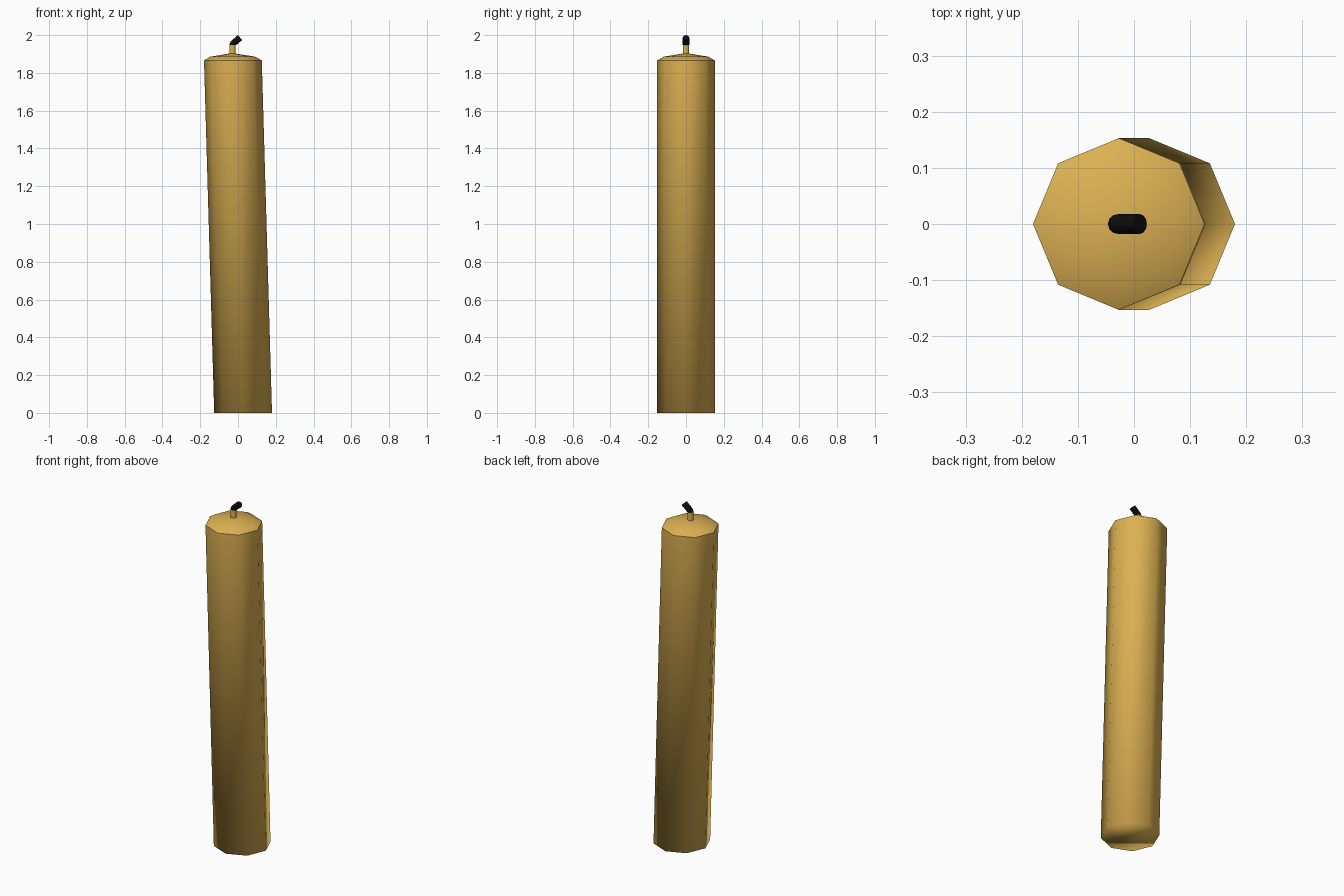
import bpy, bmesh, math
from mathutils import Vector

if "Cube" in bpy.data.objects:
    bpy.data.objects.remove(bpy.data.objects["Cube"])


def material(name, color):
    m = bpy.data.materials.new(name)
    m.diffuse_color = (*color, 1)
    m.use_nodes = True
    m.node_tree.nodes["Principled BSDF"].inputs["Base Color"].default_value = m.diffuse_color
    return m


wax = material("golden wax", (0.72, 0.44, 0.085))
char = material("charred black", (0.004, 0.004, 0.004))


def loft(name, rings, sides, mat, apex=None, sharp_ring=None):
    """Skin rings of (centre x, z, radius, lean angle), closing both ends."""
    bm = bmesh.new()
    loops = []
    for x, z, r, lean in rings:
        loop = []
        for i in range(sides):
            a = 2 * math.pi * i / sides
            u = r * math.cos(a)
            loop.append(bm.verts.new((x + u * math.cos(lean), r * math.sin(a),
                                      z - u * math.sin(lean))))
        loops.append(loop)
    for lo, hi in zip(loops, loops[1:]):
        for i in range(sides):
            j = (i + 1) % sides
            bm.faces.new((lo[i], lo[j], hi[j], hi[i]))
    bm.faces.new(loops[0][::-1])
    if apex:
        tip = bm.verts.new(apex)
        for i in range(sides):
            bm.faces.new((loops[-1][i], loops[-1][(i + 1) % sides], tip))
    else:
        bm.faces.new(loops[-1])
    for f in bm.faces:
        f.smooth = True
    if sharp_ring is not None:
        ring = loops[sharp_ring]
        for i in range(sides):
            bm.edges.get((ring[i], ring[(i + 1) % sides])).smooth = False
    mesh = bpy.data.meshes.new(name)
    bm.to_mesh(mesh)
    bm.free()
    mesh.materials.append(mat)
    ob = bpy.data.objects.new(name, mesh)
    bpy.context.collection.objects.link(ob)
    return ob


# Leaning eight-sided wax column with a shallow domed top
loft("candle_body",
     [(0.027, 0, 0.153, 0), (-0.027, 1.866, 0.153, 0), (-0.028, 1.886, 0.118, 0)],
     8, wax, apex=(-0.029, 1.905, 0) and Vector((-0.029, 0, 1.905)), sharp_ring=1)

# Upright lower wick
loft("wick_base", [(-0.029, 1.87, 0.017, 0), (-0.029, 1.95, 0.017, 0)], 12, wax)

# Bent burnt wick tip
loft("wick_tip",
     [(-0.029, 1.948, 0.0175, 0), (-0.024, 1.957, 0.0175, 0.6),
      (0.011, 1.987, 0.0175, 0.82)], 12, char)

# Crisp edges at the wick ends
for name in ("wick_base", "wick_tip"):
    ob = bpy.data.objects[name]
    bpy.ops.object.select_all(action='DESELECT')
    ob.select_set(True)
    bpy.context.view_layer.objects.active = ob
    bpy.ops.object.shade_smooth_by_angle(angle=math.radians(40))
